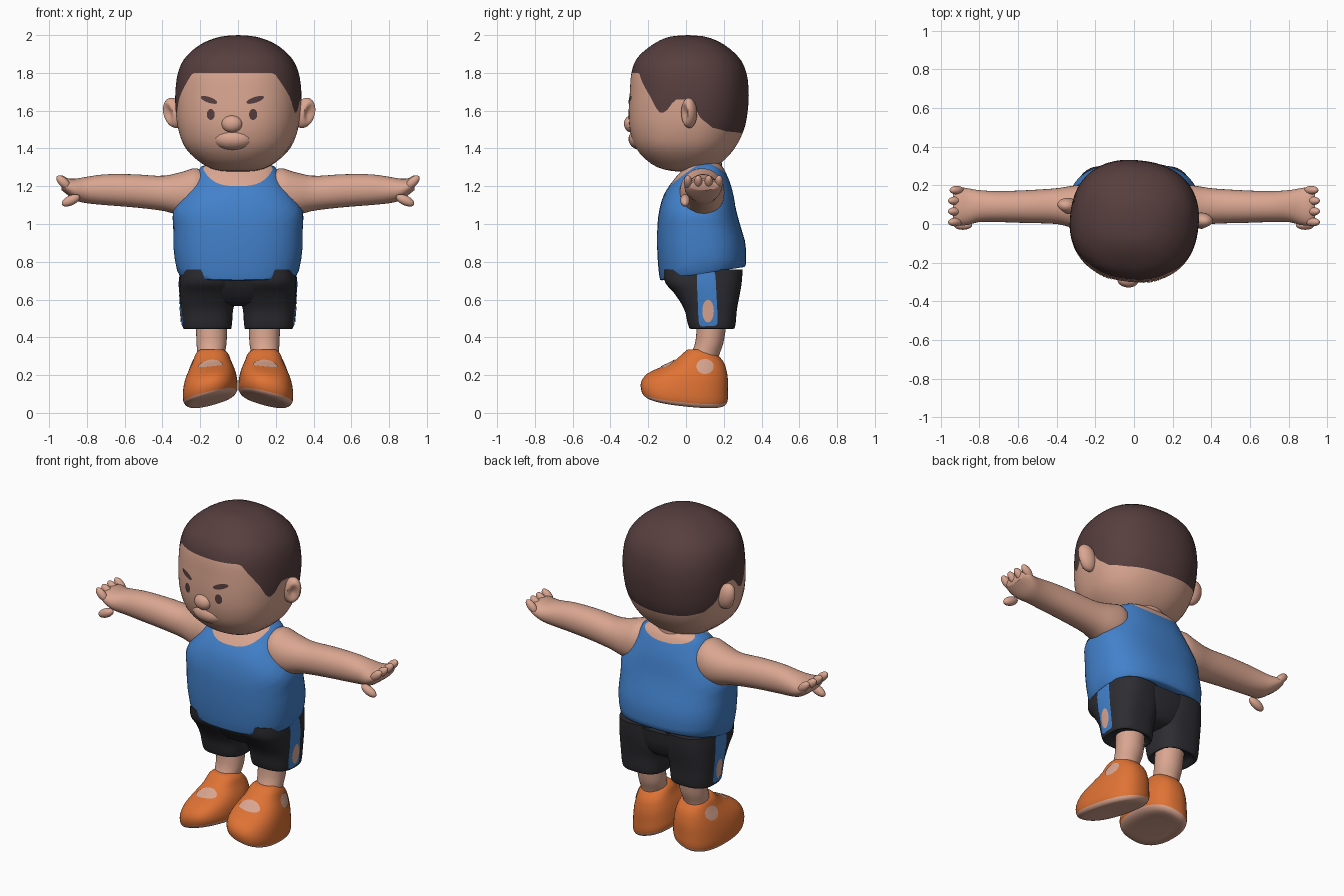
import bpy, bmesh, math
from mathutils import Vector, Matrix
from mathutils.bvhtree import BVHTree

if "Cube" in bpy.data.objects:
    bpy.data.objects.remove(bpy.data.objects["Cube"])


def material(name, rgb):
    m = bpy.data.materials.new(name)
    m.diffuse_color = (*rgb, 1)
    m.use_nodes = True
    m.node_tree.nodes["Principled BSDF"].inputs["Base Color"].default_value = m.diffuse_color
    return m


SKIN = material("skin", (0.70, 0.38, 0.28))
HAIR = material("dark_brown_hair", (0.095, 0.048, 0.048))
BLUE = material("blue_cloth", (0.055, 0.22, 0.60))
BLACK = material("black_cloth", (0.026, 0.026, 0.032))
ORANGE = material("orange_shoe", (0.74, 0.17, 0.035))


def finish(name, bm, mats, recalc=True):
    if recalc:
        bmesh.ops.recalc_face_normals(bm, faces=bm.faces)
    me = bpy.data.meshes.new(name)
    bm.to_mesh(me)
    bm.free()
    for m in mats:
        me.materials.append(m)
    ob = bpy.data.objects.new(name, me)
    bpy.context.collection.objects.link(ob)
    return ob


def sample(rows, t):
    """Smooth curve through the section rows, t in 0..1."""
    f = min(max(t, 0), 1) * (len(rows) - 1)
    i = min(int(f), len(rows) - 2)
    u = f - i
    p = [rows[min(max(i + k, 0), len(rows) - 1)] for k in (-1, 0, 1, 2)]
    return [0.5 * (2 * b + (c - a) * u + (2 * a - 5 * b + 4 * c - d) * u * u
                   + (3 * b - a - 3 * c + d) * u ** 3) for a, b, c, d in zip(*p)]


def find_t(rows, height):
    lo, hi = 0.0, 1.0
    for _ in range(24):
        mid = (lo + hi) / 2
        lo, hi = (mid, hi) if sample(rows, mid)[0] < height else (lo, mid)
    return lo


def loft(name, rows, mats, axis="z", n=2.3, segs=48, steps=14, split=None, deform=None):
    """Rows are (position, a_min, a_max, b_min, b_max); split(angle) divides two colours."""
    bm = bmesh.new()
    cols = []
    for s in range(segs):
        ang = 2 * math.pi * s / segs
        sn, cs = math.sin(ang), math.cos(ang)
        ea = math.copysign(abs(sn) ** (2 / n), sn)
        eb = -math.copysign(abs(cs) ** (2 / n), cs)
        cut = find_t(rows, split(ang)) if split else 0.5
        ts = [cut * k / steps for k in range(steps)]
        ts += [cut + (1 - cut) * k / steps for k in range(steps + 1)]
        col = []
        for t in ts:
            h, a0, a1, b0, b1 = sample(rows, t)
            a = (a0 + a1) / 2 + ea * (a1 - a0) / 2
            b = (b0 + b1) / 2 + eb * (b1 - b0) / 2
            v = Vector((a, b, h)) if axis == "z" else Vector((h, a, b))
            col.append(bm.verts.new(deform(v) if deform else v))
        cols.append(col)
    for s in range(segs):
        c, d = cols[s], cols[(s + 1) % segs]
        for k in range(2 * steps):
            f = bm.faces.new((c[k], d[k], d[k + 1], c[k + 1]))
            f.material_index = 1 if split and k >= steps else 0
    bm.faces.new([c[0] for c in cols])
    top = bm.faces.new([c[-1] for c in cols])
    top.material_index = 1 if split else 0
    bmesh.ops.remove_doubles(bm, verts=bm.verts, dist=0.0002)
    return finish(name, bm, mats)


def ball(name, loc, size, mat, tilt=(0, 0, 0), dent=None):
    bm = bmesh.new()
    bmesh.ops.create_uvsphere(bm, u_segments=28, v_segments=18, radius=1)
    if dent:  # hollow on the side facing the dent direction
        for v in bm.verts:
            d = (v.co - Vector(dent)).length
            v.co -= Vector(dent) * 0.7 * max(0, 1 - d / 0.75)
    for v in bm.verts:
        v.co = Vector([a * b for a, b in zip(v.co, size)])
    rot = Matrix.Rotation(tilt[0], 4, "X") @ Matrix.Rotation(tilt[1], 4, "Y")
    bmesh.ops.transform(bm, matrix=Matrix.Translation(loc) @ rot, verts=bm.verts)
    return finish(name, bm, [mat])


def oval(cu, cv, ru, rv, tilt=0.0, power=2.0, n=32):
    pts = []
    for i in range(n):
        c, s = math.cos(2 * math.pi * i / n), math.sin(2 * math.pi * i / n)
        u = math.copysign(abs(c) ** (2 / power), c) * ru
        v = math.copysign(abs(s) ** (2 / power), s) * rv
        pts.append((cu + u * math.cos(tilt) - v * math.sin(tilt),
                    cv + u * math.sin(tilt) + v * math.cos(tilt)))
    return pts


def plate(name, outline, target, mat, direction, lift=0.004, rings=8):
    """Thin painted plate laid on the target along a direction."""
    d = Vector(direction)
    src = bmesh.new()
    src.from_mesh(target.data)
    tree = BVHTree.FromBMesh(src)
    src.free()
    cu = sum(p[0] for p in outline) / len(outline)
    cv = sum(p[1] for p in outline) / len(outline)
    bm = bmesh.new()

    def drop(u, v):
        o = Vector((0, u, v)) if d.x else Vector((u, 0, v)) if d.y else Vector((u, v, 0))
        hit, nor, _, _ = tree.ray_cast(o - d * 3, d)
        return bm.verts.new(hit + nor * lift if hit else o)

    mid = drop(cu, cv)
    grid = [[drop(cu + (u - cu) * k / rings, cv + (v - cv) * k / rings)
             for u, v in outline] for k in range(1, rings + 1)]
    for i in range(len(outline)):
        j = (i + 1) % len(outline)
        bm.faces.new((mid, grid[0][i], grid[0][j]))
        for a, b in zip(grid, grid[1:]):
            bm.faces.new((a[i], b[i], b[j], a[j]))
    bm.normal_update()
    if sum(f.normal.dot(d) for f in bm.faces) > 0:
        bmesh.ops.reverse_faces(bm, faces=bm.faces)
    return finish(name, bm, [mat], recalc=False)


# Head with hair cut along a hairline that varies around the head
HAIRLINE = [(0, 1.80), (40, 1.80), (47, 1.75), (60, 1.67), (70, 1.59), (77, 1.59), (85, 1.66),
            (96, 1.66), (106, 1.56), (120, 1.51), (140, 1.49), (180, 1.48)]


def hairline(ang):
    a = math.degrees(ang)
    a = min(a, 360 - a)
    for (a0, z0), (a1, z1) in zip(HAIRLINE, HAIRLINE[1:]):
        if a <= a1 + 1e-6:
            return z0 + (z1 - z0) * (a - a0) / (a1 - a0)
    return 1.48


head_rows = [(z, -w, w, f, b) for z, w, f, b in [
    (1.275, 0, 0, 0), (1.285, .11, -.10, .10), (1.32, .19, -.185, .18), (1.40, .275, -.262, .255),
    (1.50, .315, -.295, .305), (1.60, .33, -.30, .325), (1.70, .332, -.295, .33),
    (1.80, .318, -.287, .318), (1.88, .28, -.255, .28), (1.95, .20, -.175, .20),
    (1.99, .10, -.09, .11), (2.0, 0, .01, .01)]]
head = loft("head", head_rows, [SKIN, HAIR], segs=96, steps=18, split=hairline)
head_parts = [head, ball("nose", (0, -.292, 1.53), (.055, .038, .045), SKIN),
              ball("muzzle", (0, -.235, 1.45), (.11, .07, .06), SKIN)]
for s, side in ((1, "right"), (-1, "left")):
    head_parts += [
        plate(side + "_eye", oval(s * .112, 1.58, .021, .029), head, HAIR, (0, 1, 0)),
        plate(side + "_brow", oval(s * .122, 1.657, .047, .015, s * .33), head, HAIR, (0, 1, 0)),
        ball(side + "_ear", (s * .348, .055, 1.588), (.055, .042, .082), SKIN,
             (0, s * .3), (s * .7, -.7, .1))]
for ob in head_parts:  # head is turned slightly
    ob.data.transform(Matrix.Rotation(-.11, 4, "Z"))

# Neck and sleeveless shirt
loft("neck", [(1.18, -.13, .13, -.02, .20), (1.28, -.12, .12, -.01, .19),
              (1.40, -.12, .12, -.01, .19)], [SKIN], n=2)


def neckline(ang):
    c = math.cos(ang)
    return 1.325 - (.125 if c > 0 else .06) * c * c


def hem_tilt(v):
    return v + Vector((0, 0, .16 * (v.y + .14) * max(0, 1.1 - v.z) / .4))


loft("shirt", [(z, -w, w, f, b) for z, w, f, b in [
    (.715, .25, -.09, .25), (.70, .305, -.13, .305), (.73, .325, -.142, .318),
    (.85, .342, -.152, .315), (.98, .342, -.152, .285), (1.07, .345, -.142, .265),
    (1.16, .285, -.115, .25), (1.24, .23, -.06, .225), (1.30, .20, -.005, .195),
    (1.33, .12, .03, .16)]], [BLUE, SKIN], segs=64, n=2.5, split=neckline, deform=hem_tilt)
loft("shorts_seat", [(.565, -.10, .10, .05, .20), (.59, -.18, .18, -.02, .25),
                     (.66, -.26, .26, -.08, .285), (.75, -.29, .29, -.12, .30)], [BLACK], n=2.4)

# Limbs, built once and mirrored
for s, side in ((1, "right"), (-1, "left")):
    def flip(v):
        return Vector((v.x * s, v.y, v.z))

    def foot(v):  # sole slopes down to the outside and to the heel
        low = max(0, 1 - v.z / .34)
        v = v + Vector((0, 0, low * (.062 - .28 * v.x - .10 * v.y)))
        v = Matrix.Rotation(.10, 3, "Z") @ v
        return Vector(((v.x + .146) * s, v.y, v.z))

    loft(side + "_arm", [
        (.14, .01, .16, 1.10, 1.25), (.22, -.03, .20, 1.045, 1.295), (.30, -.025, .20, 1.045, 1.275),
        (.40, .0, .185, 1.07, 1.255), (.55, .005, .175, 1.088, 1.263), (.70, .01, .17, 1.10, 1.263),
        (.80, .01, .175, 1.11, 1.25), (.86, -.005, .185, 1.125, 1.24), (.91, -.005, .19, 1.16, 1.24),
        (.935, .02, .17, 1.18, 1.23)], [SKIN], axis="x", n=2.1, segs=36, deform=flip)
    for i, y in enumerate((.01, .065, .12, .175)):
        ball(f"{side}_finger_{i + 1}", (s * (.925 - .008 * (i == 3)), y, 1.222), (.045, .022, .024),
             SKIN, (0, -s * .75))
    ball(side + "_thumb", (s * .885, -.005, 1.125), (.052, .025, .026), SKIN, (0, s * .45))

    trouser = loft(side + "_shorts_leg", [
        (.47, .07, .25, .06, .22), (.445, .04, .285, .025, .25), (.47, .032, .295, .01, .262),
        (.55, .025, .302, -.01, .27), (.63, .0, .308, -.06, .285), (.69, .0, .31, -.11, .295),
        (.76, .0, .305, -.12, .30)], [BLACK], n=2.7, deform=flip)
    inward = (-s, 0, 0)
    plate(side + "_stripe", oval(.112, .605, .05, .145, .05, power=9, n=64), trouser, BLUE, inward)
    plate(side + "_stripe_badge", oval(.117, .54, .03, .06), trouser, SKIN, inward, .007)

    loft(side + "_leg", [(.15, .08, .22, .02, .17), (.28, .075, .215, .02, .17),
                         (.38, .06, .22, .05, .20), (.52, .06, .225, .06, .22)],
         [SKIN], n=2, segs=32, deform=flip)
    shoe = loft(side + "_shoe", [(z, -w, w, f, b) for z, w, f, b in [
        (.0, .06, -.10, .12), (.0, .105, -.19, .185), (.014, .13, -.225, .212),
        (.045, .142, -.238, .222), (.10, .141, -.238, .222), (.16, .132, -.205, .222),
        (.21, .118, -.135, .215), (.26, .10, -.06, .20), (.31, .085, -.015, .16),
        (.335, .06, .01, .12)]], [SKIN, ORANGE], n=2.4, split=lambda a: .032, deform=foot)
    plate(side + "_shoe_tongue", oval(s * .145, -.095, .065, .036), shoe, SKIN, (0, 0, -1))
    plate(side + "_shoe_opening", oval(.10, .245, .045, .04), shoe, SKIN, inward)

# Smooth shading with sharp hems
bpy.ops.object.select_all(action="SELECT")
bpy.context.view_layer.objects.active = head
bpy.ops.object.shade_smooth_by_angle(angle=math.radians(50))
